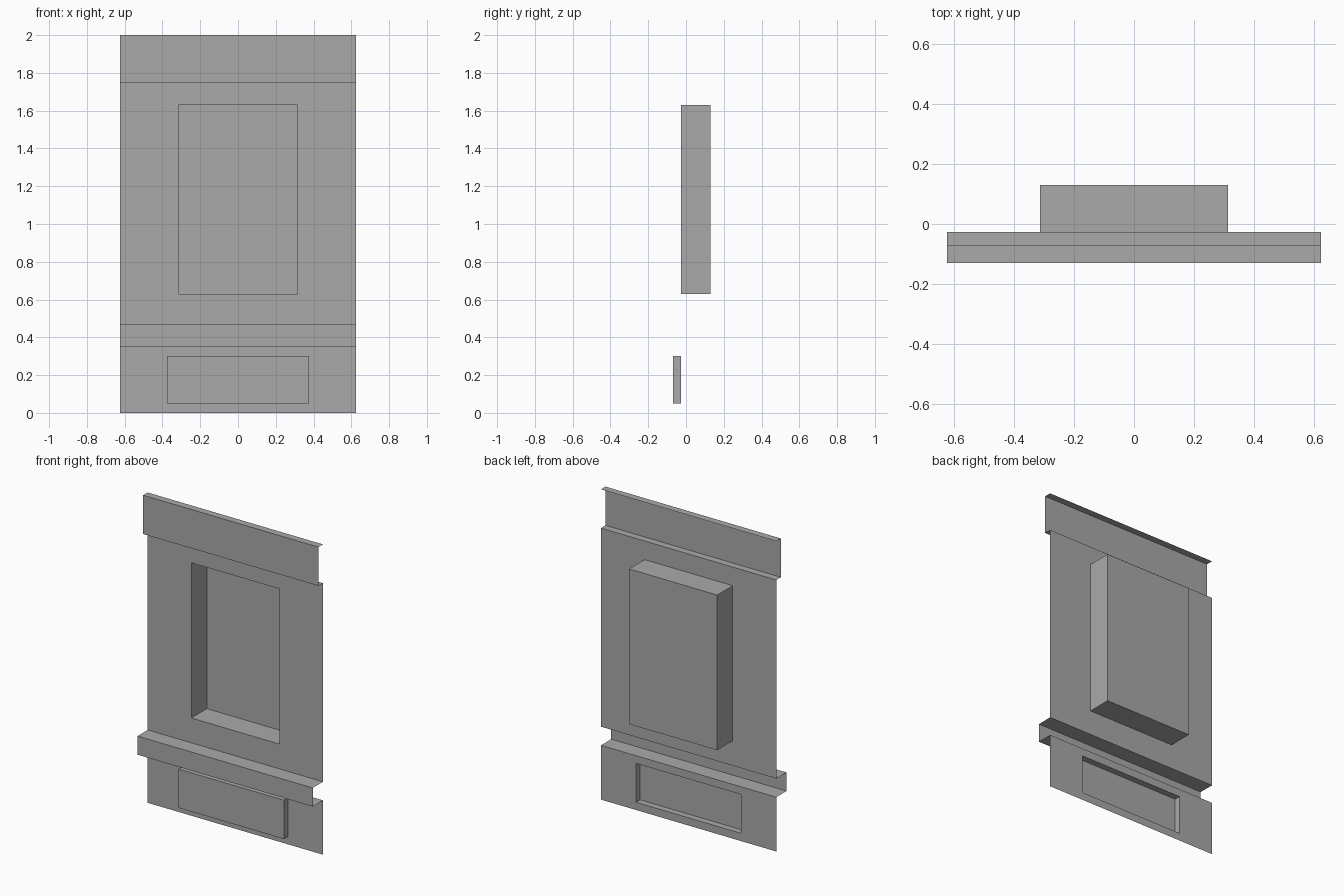
import bpy
import bmesh

cube = bpy.data.objects.get("Cube")
if cube:
    bpy.data.objects.remove(cube)

HALF = 0.625        # half the width of the facade
WALL = -0.027       # depth of the wall sheet
GREY = (0.4, 0.4, 0.4, 1)

mat = bpy.data.materials.new("plain_grey")
mat.use_nodes = True
mat.diffuse_color = GREY
mat.node_tree.nodes["Principled BSDF"].inputs["Base Color"].default_value = GREY


def finish(name, bm):
    mesh = bpy.data.meshes.new(name)
    bm.to_mesh(mesh)
    bm.free()
    mesh.materials.append(mat)
    bpy.context.collection.objects.link(bpy.data.objects.new(name, mesh))


def loop(bm, half, y, low, high):
    corners = ((-half, low), (half, low), (half, high), (-half, high))
    return [bm.verts.new((x, y, z)) for x, z in corners]


def bridge(bm, a, b):
    for i in range(4):
        j = (i + 1) % 4
        bm.faces.new((a[i], a[j], b[j], b[i]))


def wall_with_panel(name, low, high, half, panel_low, panel_high, panel_y):
    """Flat wall sheet whose middle is pushed in or out as an open box."""
    bm = bmesh.new()
    outer = loop(bm, HALF, WALL, low, high)
    rim = loop(bm, half, WALL, panel_low, panel_high)
    face = loop(bm, half, panel_y, panel_low, panel_high)
    bridge(bm, outer, rim)
    bridge(bm, rim, face)
    bm.faces.new(face)
    finish(name, bm)


def moulding(name, low, high, y):
    """Open-ended channel standing proud of the wall."""
    bm = bmesh.new()
    profile = ((WALL, low), (y, low), (y, high), (WALL, high))
    left, right = [[bm.verts.new((x, py, z)) for py, z in profile]
                   for x in (-HALF, HALF)]
    for i in range(3):
        bm.faces.new((left[i], right[i], right[i + 1], left[i + 1]))
    finish(name, bm)


# Lower wall with its raised panel, and main wall with its window recess
wall_with_panel("base_wall", 0, 0.35, 0.375, 0.05, 0.30, -0.068)
wall_with_panel("main_wall", 0.47, 1.75, 0.314, 0.63, 1.63, 0.131)

# Sill ledge and top band
moulding("sill_ledge", 0.35, 0.47, -0.131)
moulding("top_band", 1.75, 2.0, -0.073)
